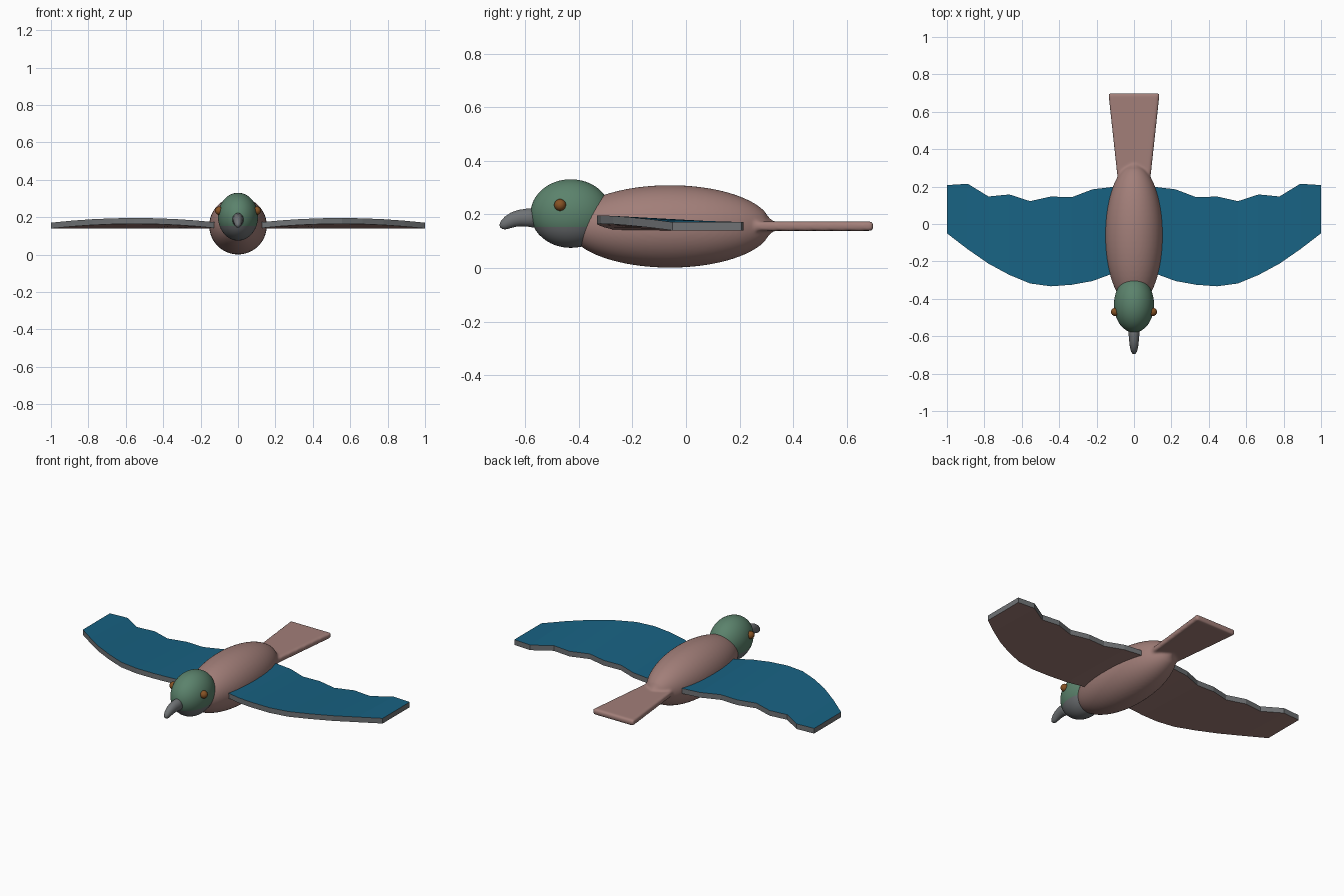
import bpy, bmesh, math
from mathutils import Vector, Matrix

if "Cube" in bpy.data.objects:
    bpy.data.objects.remove(bpy.data.objects["Cube"])


def material(name, rgb):
    m = bpy.data.materials.new(name)
    m.use_nodes = True
    m.diffuse_color = (*rgb, 1)
    m.node_tree.nodes["Principled BSDF"].inputs["Base Color"].default_value = (*rgb, 1)
    return m


PINK = material("dusty pink", (0.36, 0.21, 0.19))
GREEN = material("soft green", (0.105, 0.225, 0.15))
GREY = material("slate grey", (0.16, 0.17, 0.178))
BLUE = material("deep blue", (0.009, 0.122, 0.225))
AMBER = material("amber", (0.24, 0.085, 0.018))


def make_object(name, bm, mats, smooth=True):
    bmesh.ops.recalc_face_normals(bm, faces=bm.faces)
    mesh = bpy.data.meshes.new(name)
    bm.to_mesh(mesh)
    bm.free()
    for m in mats:
        mesh.materials.append(m)
    ob = bpy.data.objects.new(name, mesh)
    bpy.context.collection.objects.link(ob)
    if smooth:
        for p in mesh.polygons:
            p.use_smooth = True
    return ob


def tube(bm, rings, sides, width=1):
    """Skin rings given as (centre, direction, radius) and cap the ends."""
    loops = []
    for centre, direction, r in rings:
        up = Vector((1, 0, 0)).cross(direction).normalized()
        angles = [2 * math.pi * i / sides for i in range(sides)]
        loops.append([bm.verts.new(Vector(centre) + r * (math.cos(a) * Vector((width, 0, 0))
                      + math.sin(a) * up)) for a in angles])
    for a, b in zip(loops, loops[1:]):
        for i in range(sides):
            j = (i + 1) % sides
            bm.faces.new((a[i], a[j], b[j], b[i]))
    bm.faces.new(loops[0])
    bm.faces.new(loops[-1])


def ellipsoid(centre, radii, segments=48, rings=24):
    bm = bmesh.new()
    place = Matrix.Translation(centre) @ Matrix.Diagonal((*radii, 1))
    bmesh.ops.create_uvsphere(bm, u_segments=segments, v_segments=rings, radius=1, matrix=place)
    return bm


# Tail: flared slab with rounded edges
bm = bmesh.new()
bmesh.ops.create_cube(bm, size=1)
for v in bm.verts:
    rear = v.co.y > 0
    v.co = (v.co.x * (0.274 if rear else 0.17), 0.699 if rear else 0.22, 0.156 + v.co.z * 0.035)
bmesh.ops.bevel(bm, geom=bm.edges[:], offset=0.01, segments=3, profile=0.5, affect="EDGES")

# Body: long ellipsoid that pinches into the tail root, fused with the tail
profile = []
for i in range(31):
    t = math.radians(2 + i * 5.2)
    profile.append((-0.06 - 0.38 * math.cos(t), 0.154 * math.sin(t)))
profile += [(0.306, 0.038), (0.316, 0.027), (0.328, 0.017)]
tube(bm, [((0, y, 0.155), Vector((0, 1, 0)), r) for y, r in profile], 64)
body = make_object("body_and_tail", bm, [PINK])
fuse = body.modifiers.new("fuse", "REMESH")
fuse.mode = "VOXEL"
fuse.voxel_size = 0.007
fuse.use_smooth_shade = True
soften = body.modifiers.new("soften", "SMOOTH")
soften.factor = 0.5
soften.iterations = 6

# Head: green crown over a grey throat
THROAT = 0.152
bm = ellipsoid((0, -0.43, 0.203), (0.107, 0.15, 0.128))
bmesh.ops.bisect_plane(bm, geom=bm.verts[:] + bm.edges[:] + bm.faces[:],
                       plane_co=(0, 0, THROAT), plane_no=(0, 0, 1))
for f in bm.faces:
    f.material_index = int(f.calc_center_median().z < THROAT)
make_object("head", bm, [GREEN, GREY])

# Beak: narrow hooked tube with a rounded tip
path = [(-0.55, 0.186, 0.038), (-0.59, 0.188, 0.034), (-0.62, 0.186, 0.031), (-0.645, 0.18, 0.028),
        (-0.665, 0.17, 0.024), (-0.679, 0.16, 0.019), (-0.687, 0.153, 0.013), (-0.69, 0.149, 0.005)]
points = [Vector((0, y, z)) for y, z, r in path]
rings = []
for i, p in enumerate(points):
    along = points[min(i + 1, len(path) - 1)] - points[max(i - 1, 0)]
    rings.append((p, along.normalized(), path[i][2]))
bm = bmesh.new()
tube(bm, rings, 24, width=0.85)
make_object("beak", bm, [GREY])

# Wings: thin scalloped slabs with a raised leading edge
LEADING = [-0.26, -0.305, -0.325, -0.333, -0.318, -0.272, -0.212, -0.135, -0.05]
TRAILING = [0.2, 0.185, 0.143, 0.147, 0.122, 0.158, 0.147, 0.215, 0.208]
THICK = 0.031


def wing(name, side):
    bm = bmesh.new()
    stations = []
    for i, (front, back) in enumerate(zip(LEADING, TRAILING)):
        x = 0.1 if i == 0 else i / 9 + 1 / 9
        lift = 0.025 * (1 - ((x - 0.55) / 0.45) ** 2)
        corners = [(front, 0.14 + lift), (back, 0.14),
                   (back, 0.14 + THICK), (front, 0.14 + THICK + lift)]
        stations.append([bm.verts.new((side * x, y, z)) for y, z in corners])
    # Underside pink, rims grey, top blue
    for a, b in zip(stations, stations[1:]):
        for k, index in enumerate((2, 1, 0, 1)):
            n = (k + 1) % 4
            bm.faces.new((a[k], a[n], b[n], b[k])).material_index = index
    for end in (stations[0], stations[-1]):
        bm.faces.new(end).material_index = 1
    make_object(name, bm, [BLUE, GREY, PINK], smooth=False)


for label, side in (("left", 1), ("right", -1)):
    wing(label + "_wing", side)
    # Eyes
    make_object(label + "_eye", ellipsoid((side * 0.101, -0.47, 0.235), (0.022,) * 3, 24, 16), [AMBER])
